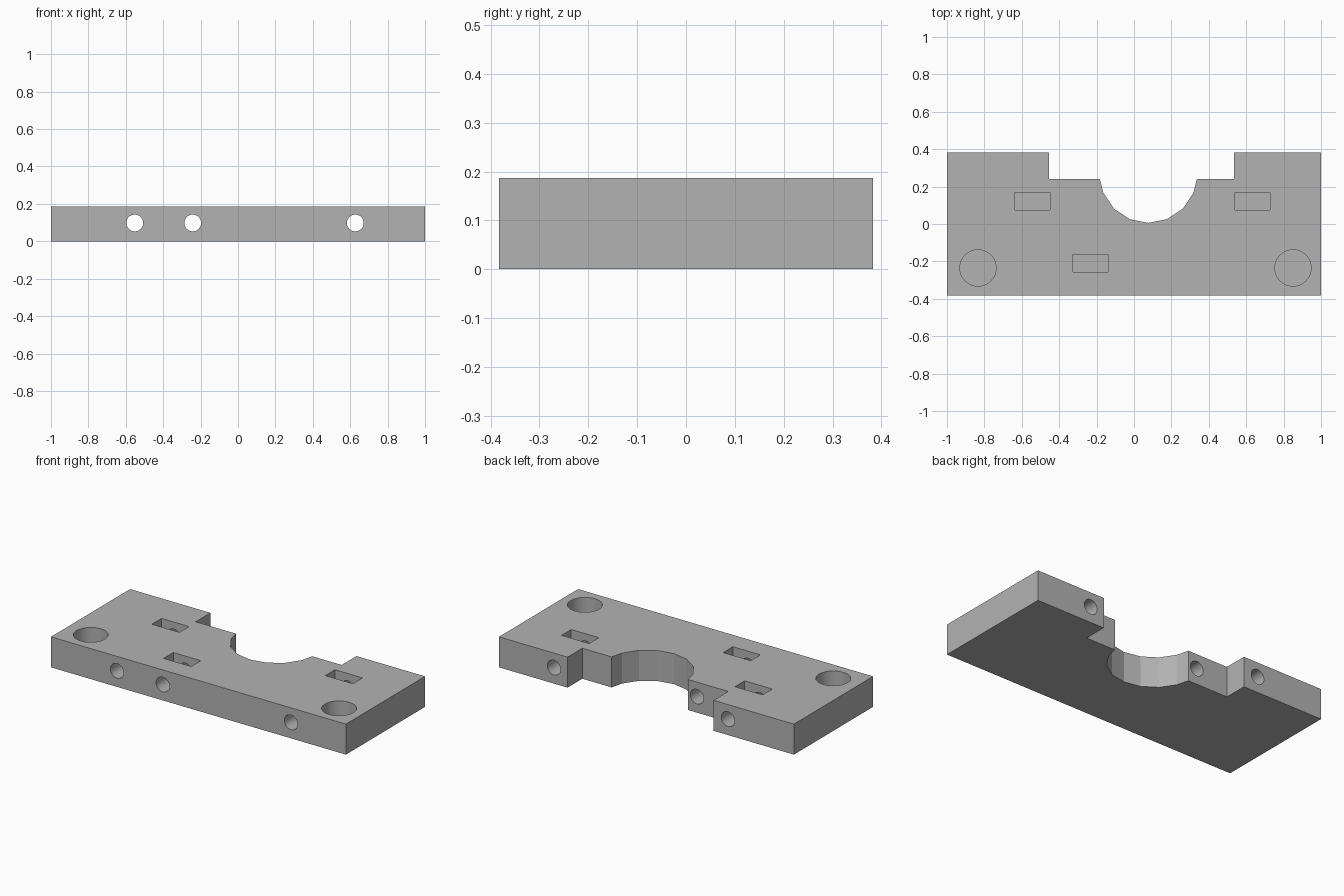
import bpy
import bmesh
import math
from mathutils import Matrix

cube = bpy.data.objects.get("Cube")
if cube:
    bpy.data.objects.remove(cube, do_unlink=True)

HEIGHT = 0.187
HOLE_Z = 0.098

grey = bpy.data.materials.new("mid_grey")
grey.use_nodes = True
colour = (0.45, 0.45, 0.45, 1)
grey.diffuse_color = colour
grey.node_tree.nodes["Principled BSDF"].inputs["Base Color"].default_value = colour


def make_object(name, bm):
    bmesh.ops.recalc_face_normals(bm, faces=bm.faces)
    mesh = bpy.data.meshes.new(name)
    bm.to_mesh(mesh)
    bm.free()
    mesh.materials.append(grey)
    obj = bpy.data.objects.new(name, mesh)
    bpy.context.scene.collection.objects.link(obj)
    return obj


def cylinder(bm, centre, radius, depth, sides, turn=Matrix()):
    bmesh.ops.create_cone(bm, cap_ends=True, segments=sides, radius1=radius,
                          radius2=radius, depth=depth,
                          matrix=Matrix.Translation(centre) @ turn)


def cut(target, name, bm):
    cutter = make_object(name, bm)
    cutter.hide_render = True
    mod = target.modifiers.new(name, 'BOOLEAN')
    mod.operation = 'DIFFERENCE'
    mod.solver = 'EXACT'
    mod.object = cutter
    bpy.context.view_layer.objects.active = target
    bpy.ops.object.modifier_apply(modifier=name)
    bpy.data.objects.remove(cutter, do_unlink=True)


# Plate outline with the stepped recess and faceted half-round notch at the back
notch_x, notch_y, notch_r, step_y = 0.077, 0.267, 0.261, 0.24
arc = [(notch_x + notch_r * math.sin(math.radians(a)),
        notch_y - notch_r * math.cos(math.radians(a)))
       for a in (67.5, 45, 22.5, 0, -22.5, -45, -67.5)]
outline = [(-1, -0.383), (1, -0.383), (1, 0.383), (0.535, 0.383), (0.535, step_y),
           (notch_x + 0.259, step_y), *arc, (notch_x - 0.259, step_y),
           (-0.455, step_y), (-0.455, 0.383), (-1, 0.383)]
bm = bmesh.new()
base = bm.faces.new([bm.verts.new((x, y, 0)) for x, y in outline])
walls = bmesh.ops.extrude_face_region(bm, geom=[base])
bmesh.ops.translate(bm, vec=(0, 0, HEIGHT),
                    verts=[v for v in walls["geom"] if isinstance(v, bmesh.types.BMVert)])
plate = make_object("mounting_plate", bm)

# Round blind sockets in the top
bm = bmesh.new()
for x in (-0.834, 0.85):
    cylinder(bm, (x, -0.235, 0.03 + 0.15), 0.097, 0.3, 48)
cut(plate, "round_sockets", bm)

# Rectangular nut pockets in the top
bm = bmesh.new()
for x, y in ((-0.543, 0.121), (0.633, 0.121), (-0.232, -0.209)):
    bmesh.ops.create_cube(bm, size=1, matrix=Matrix.Translation((x, y, 0.015 + 0.15))
                          @ Matrix.Diagonal((0.187, 0.094, 0.3, 1)))
cut(plate, "nut_pockets", bm)

# Bolt holes running from front to back
bm = bmesh.new()
for x in (-0.552, -0.242, 0.627):
    cylinder(bm, (x, 0, HOLE_Z), 0.045, 1, 32, Matrix.Rotation(math.pi / 2, 4, 'X'))
cut(plate, "bolt_holes", bm)
